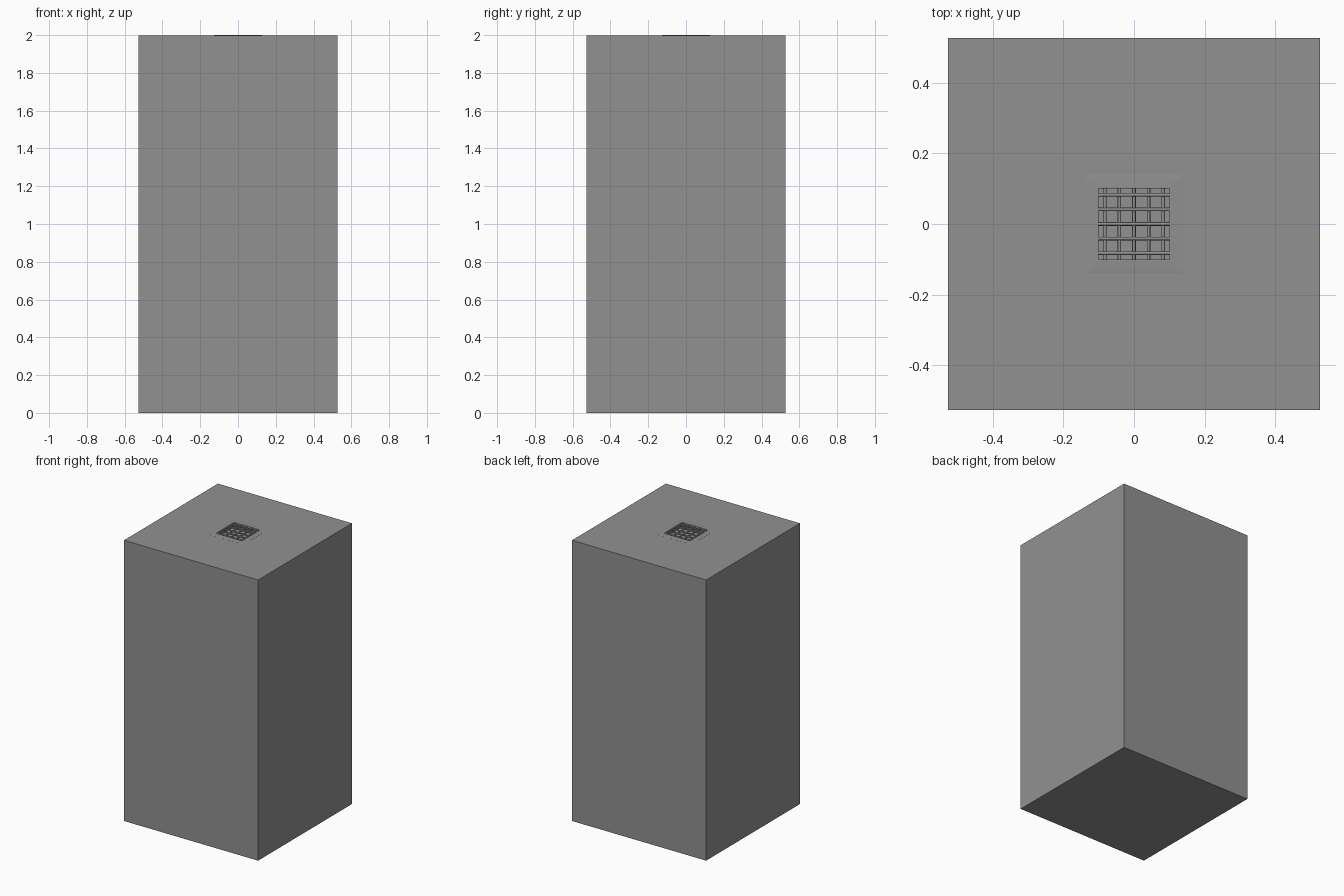
import bpy, bmesh
from math import pi
from mathutils import Matrix

if "Cube" in bpy.data.objects:
    bpy.data.objects.remove(bpy.data.objects["Cube"])

W, TOP = 0.528, 1.998      # half width of the block, height of its top face
HOLE, RIM = 0.101, 0.14    # half widths of the drain opening and its rim
DEPTH = 0.03

grey = bpy.data.materials.new("dark_grey")
grey.diffuse_color = (0.284, 0.284, 0.284, 1)
grey.use_nodes = True
grey.node_tree.nodes["Principled BSDF"].inputs["Base Color"].default_value = grey.diffuse_color


def make_object(name, bm):
    bmesh.ops.recalc_face_normals(bm, faces=bm.faces)
    mesh = bpy.data.meshes.new(name)
    bm.to_mesh(mesh)
    bm.free()
    mesh.materials.append(grey)
    ob = bpy.data.objects.new(name, mesh)
    bpy.context.collection.objects.link(ob)
    return ob


def square_loft(name, profile, closed=False, caps=False):
    """Sweep (half width, z) points around a square."""
    bm = bmesh.new()
    rings = [[bm.verts.new((sx * r, sy * r, z))
              for sx, sy in ((-1, -1), (1, -1), (1, 1), (-1, 1))]
             for r, z in profile]
    pairs = list(zip(rings, rings[1:]))
    if closed:
        pairs.append((rings[-1], rings[0]))
    for a, b in pairs:
        for i in range(4):
            j = (i + 1) % 4
            bm.faces.new((a[i], a[j], b[j], b[i]))
    if caps:
        bm.faces.new(rings[0])
        bm.faces.new(rings[-1])
    return make_object(name, bm)


def add_rod(name, x, y, z, axis):
    """Round grate rod spanning the opening along X or Y."""
    bm = bmesh.new()
    turn = Matrix.Rotation(pi / 2, 4, 'Y' if axis == 'X' else 'X')
    bmesh.ops.create_cone(bm, cap_ends=True, segments=12, radius1=0.005, radius2=0.005,
                          depth=2 * HOLE, matrix=Matrix.Translation((x, y, z)) @ turn)
    for f in bm.faces:
        f.smooth = len(f.verts) == 4
    return make_object(name, bm)


# tall block with a shallow square pit in its top
square_loft("block", [(W, 0), (W, TOP), (HOLE, TOP), (HOLE, TOP - DEPTH)], caps=True)

# thin, gently sloping rim around the pit
square_loft("drain_rim", [(RIM, TOP - 0.002), (RIM, TOP + 0.0003), (RIM - 0.006, TOP + 0.001),
                          (HOLE + 0.003, 2.0), (HOLE, 1.9995), (HOLE, TOP - 0.002)], closed=True)

# crossed grate rods
for i in range(-2, 3):
    p = i * 0.0413
    add_rod(f"grate_rod_lengthwise_{i + 3}", p, 0, TOP - 0.008, 'Y')
    add_rod(f"grate_rod_crosswise_{i + 3}", 0, p, TOP - 0.006, 'X')
